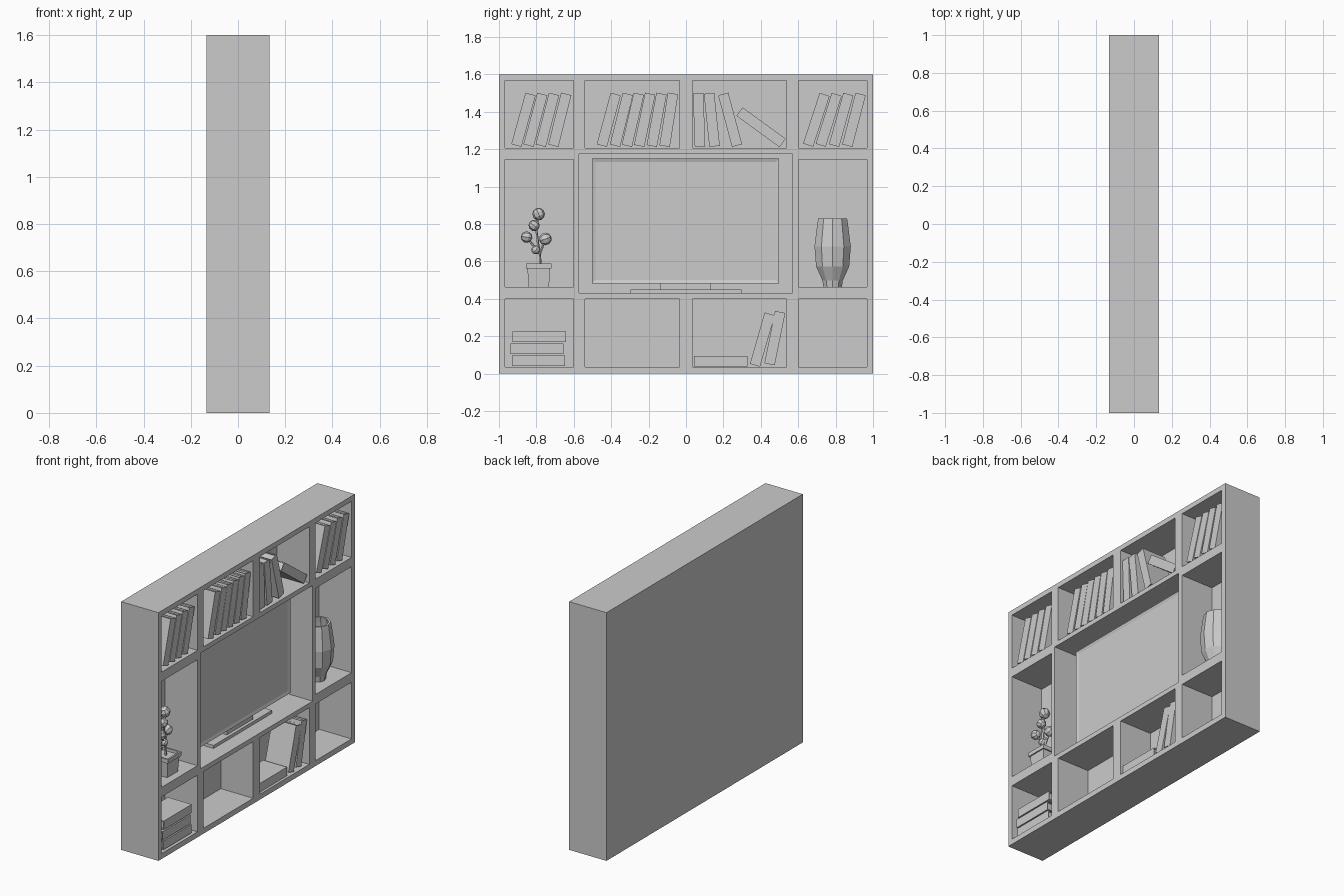
import bpy, bmesh, math
from mathutils import Matrix, Vector

if "Cube" in bpy.data.objects:
    bpy.data.objects.remove(bpy.data.objects["Cube"])

grey = bpy.data.materials.new("plain_grey")
grey.diffuse_color = (0.6, 0.6, 0.6, 1)
grey.use_nodes = True
grey.node_tree.nodes["Principled BSDF"].inputs["Base Color"].default_value = grey.diffuse_color


def finish(name, bm):
    bmesh.ops.recalc_face_normals(bm, faces=bm.faces[:])
    me = bpy.data.meshes.new(name)
    bm.to_mesh(me)
    bm.free()
    me.materials.append(grey)
    ob = bpy.data.objects.new(name, me)
    bpy.context.collection.objects.link(ob)
    return ob


def add_box(bm, x, y, z):
    size = [b - a for a, b in (x, y, z)]
    mid = [(a + b) / 2 for a, b in (x, y, z)]
    m = Matrix.Translation(mid) @ Matrix.Diagonal((*size, 1))
    return bmesh.ops.create_cube(bm, size=1, matrix=m)["verts"]


def lathe(bm, profile, sides, centre, turn=0.0):
    """Closed strip of rings; first and last ring are capped."""
    rings = []
    for r, z in profile:
        rings.append([bm.verts.new((centre[0] + r * math.cos(turn + 2 * math.pi * i / sides),
                                    centre[1] + r * math.sin(turn + 2 * math.pi * i / sides), z))
                      for i in range(sides)])
    for a, b in zip(rings, rings[1:]):
        for i in range(sides):
            j = (i + 1) % sides
            bm.faces.new((a[i], a[j], b[j], b[i]))
    bm.faces.new(rings[0])
    bm.faces.new(rings[-1])


# cabinet: solid block with compartments cut from the +x side
X0, X1, BACK = -0.133, 0.133, -0.098
bm = bmesh.new()
add_box(bm, (X0, X1), (-1, 1), (0, 1.6))
cabinet = finish("cabinet", bm)
columns = [(-0.967, -0.602), (-0.54, -0.035), (0.035, 0.537), (0.602, 0.967)]
holes = [(c, z) for z in ((1.205, 1.567), (0.035, 0.40)) for c in columns]
holes += [(columns[0], (0.462, 1.145)), (columns[3], (0.462, 1.145)),
          ((-0.572, 0.57), (0.43, 1.175))]
bm = bmesh.new()
for y, z in holes:
    add_box(bm, (BACK, 0.2), y, z)
cutter = finish("compartment_cutter", bm)
cutter.hide_render = True
mod = cabinet.modifiers.new("compartments", "BOOLEAN")
mod.operation, mod.solver, mod.object = "DIFFERENCE", "EXACT", cutter
deps = bpy.context.evaluated_depsgraph_get()
cut_mesh = bpy.data.meshes.new_from_object(cabinet.evaluated_get(deps))
cabinet.modifiers.clear()
cabinet.data = cut_mesh
bpy.data.objects.remove(cutter)

# television: panel with recessed screen, neck and base
bm = bmesh.new()
add_box(bm, (-0.015, 0.025), (-0.503, 0.498), (0.482, 1.15))
bm.faces.ensure_lookup_table()
front = max(bm.faces, key=lambda f: f.calc_center_median().x)
bmesh.ops.inset_region(bm, faces=[front], thickness=0.026)
bmesh.ops.translate(bm, verts=front.verts[:], vec=(-0.006, 0, 0))
finish("television", bm)
bm = bmesh.new()
add_box(bm, (-0.01, 0.015), (-0.135, 0.132), (0.448, 0.485))
add_box(bm, (-0.035, 0.035), (-0.298, 0.296), (0.43, 0.45))
finish("television_stand", bm)


# books: cover with spine towards +x and a page block set in at the ends
def book(y, z, tilt, front=0.12, depth=0.17, thick=0.056, height=0.285):
    t, h, b = thick / 2, height / 2, 0.005
    bm = bmesh.new()
    add_box(bm, (front - b, front), (-t, t), (-h, h))
    for s in (-1, 1):
        add_box(bm, (front - depth, front - b), sorted((s * t, s * (t - b))), (-h, h))
    add_box(bm, (front - depth + 0.008, front - b), (-t + b, t - b), (-h + 0.008, h - 0.008))
    ob = finish("book", bm)
    ob.data.transform(Matrix.Translation((0, y, z)) @ Matrix.Rotation(-math.radians(tilt), 4, "X"))


for y, tilt in [(-0.869, 15.5), (-0.805, 15), (-0.741, 14.5), (-0.675, 14),
                (-0.413, 15), (-0.345, 14), (-0.284, 13), (-0.221, 12), (-0.157, 10.5), (-0.092, 9),
                (0.070, -2), (0.138, -6), (0.236, -15),
                (0.697, 18), (0.763, 17.5), (0.830, 15.5), (0.898, 14.5)]:
    book(y, 1.357, tilt)
book(0.401, 1.317, -54)
for y, z in ((-0.785, 0.197), (-0.797, 0.133), (-0.789, 0.069), (0.185, 0.066)):
    book(y, z, 90)
book(0.408, 0.182, 16)
book(0.475, 0.190, 11.5)

# plant pot: square, tapered, with a rim and hollow top
PX, PY = 0.03, -0.787
q = math.sqrt(2)
bm = bmesh.new()
lathe(bm, [(0.054 * q, 0.462), (0.061 * q, 0.562), (0.069 * q, 0.562), (0.069 * q, 0.588),
           (0.058 * q, 0.588), (0.058 * q, 0.57)], 4, (PX, PY), math.pi / 4)
finish("plant_pot", bm)

# plant: thin stems with faceted leaf balls
balls = [((0.03, -0.788, 0.853), 0.034), ((0.035, -0.812, 0.792), 0.030),
         ((0.045, -0.852, 0.730), 0.031), ((0.02, -0.752, 0.720), 0.034),
         ((0.035, -0.803, 0.662), 0.024)]
path = [Vector(p) for p in ((PX, PY + 0.01, 0.565), (PX, PY + 0.005, 0.64),
                            (PX, PY - 0.005, 0.70), (PX, PY - 0.015, 0.78), (PX, PY, 0.84))]
links = list(zip(path, path[1:]))
links += [(path[1], Vector(balls[2][0])), (path[1], Vector(balls[3][0])), (path[1], Vector(balls[4][0]))]
bm = bmesh.new()
for a, b in links:
    d = b - a
    m = Matrix.Translation((a + b) / 2) @ d.to_track_quat("Z", "Y").to_matrix().to_4x4()
    bmesh.ops.create_cone(bm, cap_ends=True, segments=5, radius1=0.007, radius2=0.006,
                          depth=d.length, matrix=m)
finish("plant_stem", bm)
bm = bmesh.new()
for i, (c, r) in enumerate(balls):
    m = Matrix.Translation(c) @ Matrix.Rotation(0.5 * i + 0.4, 4, "X")
    bmesh.ops.create_uvsphere(bm, u_segments=8, v_segments=5, radius=r, matrix=m)
finish("plant_leaves", bm)

# vase: ten-sided with a hollow mouth
bm = bmesh.new()
lathe(bm, [(0.052, 0.462), (0.057, 0.498), (0.093, 0.573), (0.102, 0.68), (0.086, 0.80),
           (0.081, 0.83), (0.068, 0.83), (0.075, 0.79), (0.088, 0.68), (0.08, 0.58), (0.045, 0.50)],
      10, (0.015, 0.784))
finish("vase", bm)
